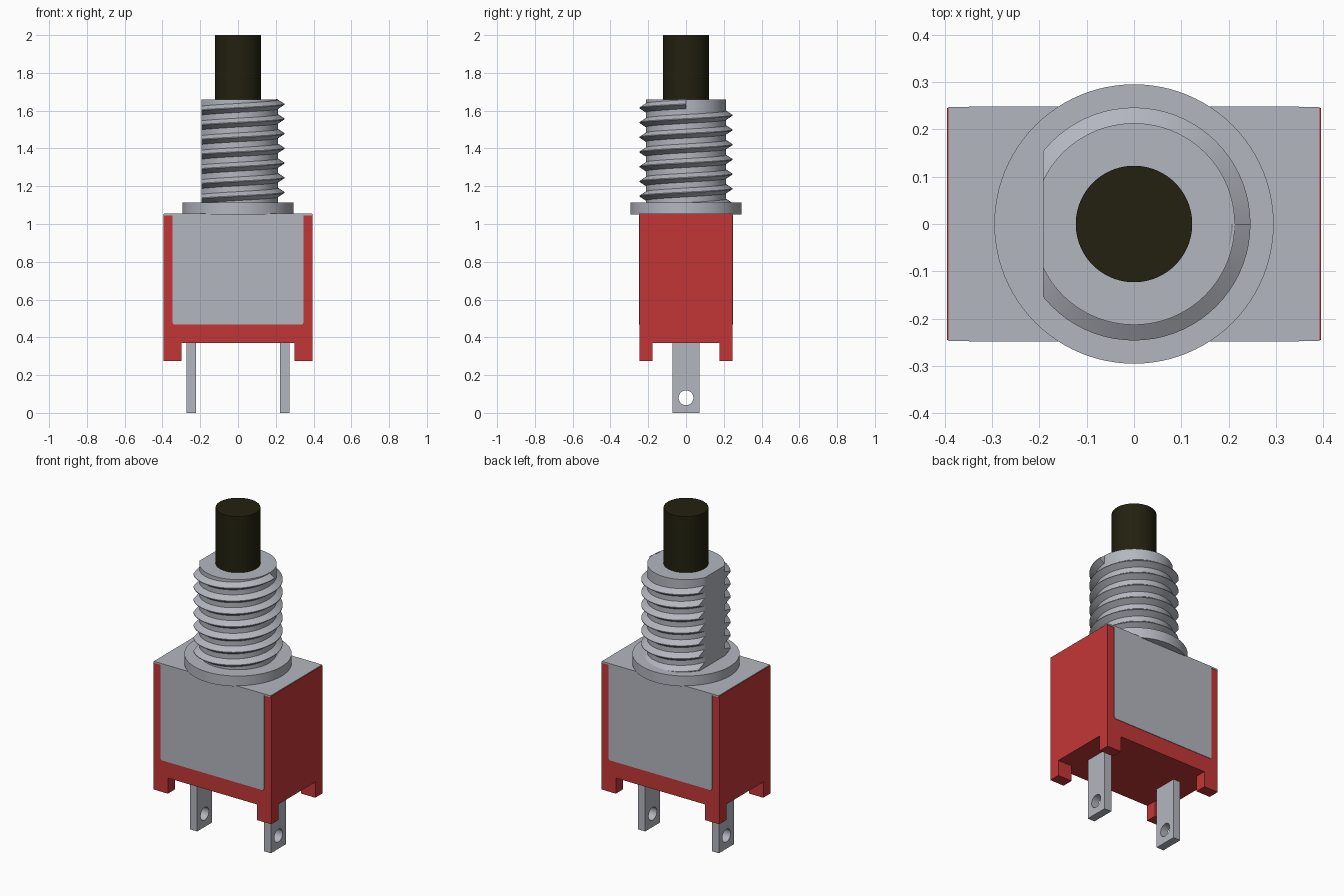
import bpy, bmesh, math
from mathutils import Vector

cube = bpy.data.objects.get("Cube")
if cube:
    bpy.data.objects.remove(cube, do_unlink=True)


def material(name, rgb):
    m = bpy.data.materials.new(name)
    m.use_nodes = True
    m.diffuse_color = (*rgb, 1)
    bsdf = next(n for n in m.node_tree.nodes if n.type == 'BSDF_PRINCIPLED')
    bsdf.inputs["Base Color"].default_value = (*rgb, 1)
    return m


METAL = material("grey metal", (0.45, 0.47, 0.52))
RED = material("red plastic", (0.55, 0.037, 0.037))
BLACK = material("olive black", (0.016, 0.015, 0.005))


def finish(bm, name, mat, smooth=False):
    bmesh.ops.recalc_face_normals(bm, faces=bm.faces)
    me = bpy.data.meshes.new(name)
    bm.to_mesh(me)
    bm.free()
    me.materials.append(mat)
    if smooth:
        me.shade_smooth()
        me.set_sharp_from_angle(angle=math.radians(30))
    ob = bpy.data.objects.new(name, me)
    bpy.context.collection.objects.link(ob)
    return ob


def box_mesh(lo, hi):
    bm = bmesh.new()
    bmesh.ops.create_cube(bm, size=1)
    for v in bm.verts:
        v.co = [l + (c + 0.5) * (h - l) for c, l, h in zip(v.co, lo, hi)]
    return bm


def cylinder_mesh(radius, z0, z1, sides=96):
    bm = bmesh.new()
    bmesh.ops.create_cone(bm, cap_ends=True, segments=sides, radius1=radius,
                          radius2=radius, depth=z1 - z0)
    bmesh.ops.translate(bm, verts=bm.verts, vec=(0, 0, (z0 + z1) / 2))
    return bm


def cut_flat(bm, x):
    """Remove everything on the -x side of a plane and cap the openings."""
    bmesh.ops.bisect_plane(bm, geom=bm.verts[:] + bm.edges[:] + bm.faces[:],
                           plane_co=(x, 0, 0), plane_no=(-1, 0, 0), clear_outer=True)
    bmesh.ops.holes_fill(bm, edges=[e for e in bm.edges if e.is_boundary], sides=0)


# Red housing with four corner feet drawn down from its base
W, D, BASE = 0.395, 0.245, 0.37
bm = box_mesh((-W, -D, BASE), (W, D, 1.052))
for axis, pos in ((0, 0.30), (1, 0.177)):
    for s in (-1, 1):
        co, no = Vector(), Vector()
        co[axis], no[axis] = s * pos, 1
        bmesh.ops.bisect_plane(bm, geom=bm.verts[:] + bm.edges[:] + bm.faces[:],
                               plane_co=co, plane_no=no)
for f in bm.faces[:]:
    c = f.calc_center_median()
    if c.z < BASE + 0.001 and abs(c.x) > 0.30 and abs(c.y) > 0.177:
        foot = bmesh.ops.extrude_discrete_faces(bm, faces=[f])["faces"]
        bmesh.ops.translate(bm, verts=foot[0].verts, vec=(0, 0, -0.095))
bmesh.ops.remove_doubles(bm, verts=bm.verts, dist=0.0001)
bmesh.ops.dissolve_limit(bm, angle_limit=0.01, verts=bm.verts, edges=bm.edges)
finish(bm, "housing", RED)

# Metal cover: top plate plus front and back panels with clipped lower corners
finish(box_mesh((-0.392, -0.2475, 1.045), (0.392, 0.2475, 1.055)), "cover_top", METAL)
for name, s in (("cover_front", -1), ("cover_back", 1)):
    bm = bmesh.new()
    outline = ((-0.348, 1.055), (-0.348, 0.478), (-0.34, 0.468),
               (0.34, 0.468), (0.348, 0.478), (0.348, 1.055))
    face = bm.faces.new([bm.verts.new((x, s * 0.24, z)) for x, z in outline])
    ext = bmesh.ops.extrude_face_region(bm, geom=[face])["geom"]
    bmesh.ops.translate(bm, vec=(0, s * 0.008, 0),
                        verts=[g for g in ext if isinstance(g, bmesh.types.BMVert)])
    finish(bm, name, METAL)

# Solder terminals: flat blades with a round hole
for name, x in (("left_terminal", 0.2235), ("right_terminal", -0.2715)):
    bm = bmesh.new()
    rim = [(-0.072, 0), (0.072, 0), (0.072, 0.4), (-0.072, 0.4)]
    hole = [(0.039 * math.cos(a), 0.08 + 0.039 * math.sin(a))
            for a in (math.tau * i / 40 for i in range(40))]
    for loop in (rim, hole):
        vs = [bm.verts.new((x, y, z)) for y, z in loop]
        for a, b in zip(vs, vs[1:] + vs[:1]):
            bm.edges.new((a, b))
    bmesh.ops.triangle_fill(bm, use_beauty=True, edges=bm.edges[:], normal=(1, 0, 0))
    ext = bmesh.ops.extrude_face_region(bm, geom=bm.faces[:])["geom"]
    bmesh.ops.translate(bm, vec=(0.048, 0, 0),
                        verts=[g for g in ext if isinstance(g, bmesh.types.BMVert)])
    finish(bm, name, METAL, smooth=True)

# Collar and plunger
finish(cylinder_mesh(0.295, 1.05, 1.113), "collar", METAL, smooth=True)
finish(cylinder_mesh(0.123, 1.6, 2.0), "plunger", BLACK, smooth=True)

# Bushing core with a flat on one side
FLAT = -0.192
bm = cylinder_mesh(0.213, 1.08, 1.66)
cut_flat(bm, FLAT)
finish(bm, "bushing", METAL, smooth=True)

# Right-handed screw thread: triangular section swept up a helix
PITCH, TURNS, STEPS, TOP = 0.0778, 7, 72, 1.634
bm = bmesh.new()
rings = []
for i in range(TURNS * STEPS + 1):
    a = math.tau * i / STEPS
    z = TOP - PITCH * (TURNS - i / STEPS)
    rings.append([bm.verts.new((r * math.cos(a), r * math.sin(a), z + dz))
                  for r, dz in ((0.205, -0.029), (0.246, -0.002),
                                (0.246, 0.002), (0.205, 0.029))])
for p, q in zip(rings, rings[1:]):
    for k in range(4):
        n = (k + 1) % 4
        bm.faces.new((p[k], q[k], q[n], p[n]))
bm.faces.new(rings[0])
bm.faces.new(rings[-1])
cut_flat(bm, FLAT)
finish(bm, "thread", METAL, smooth=True)
